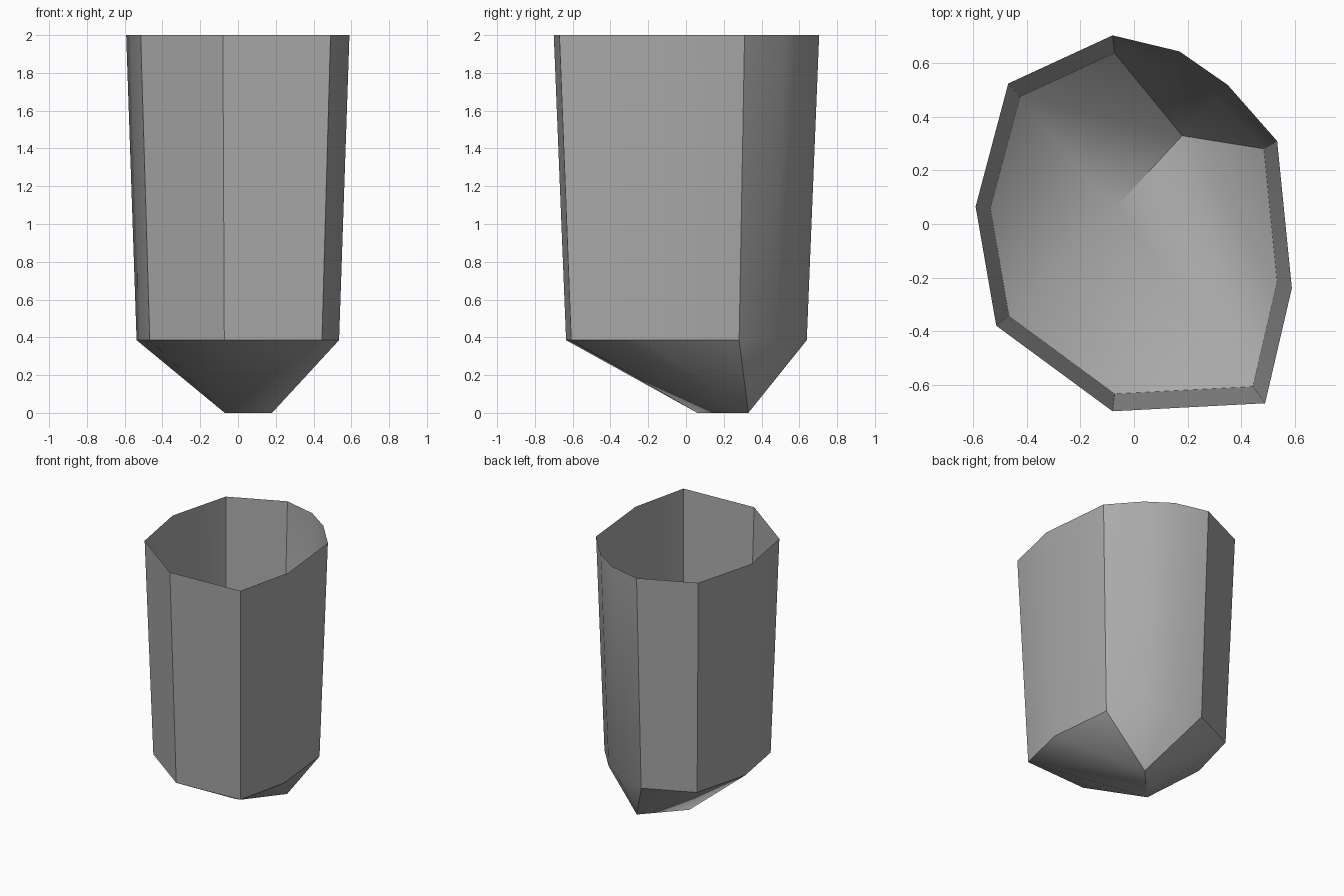
import bpy
import bmesh
import math

cube = bpy.data.objects.get("Cube")
if cube:
    bpy.data.objects.remove(cube, do_unlink=True)

# One plain grey for the whole shell
grey = bpy.data.materials.new("stone grey")
grey.use_nodes = True
colour = (0.4, 0.4, 0.4, 1)
grey.diffuse_color = colour
grey.node_tree.nodes["Principled BSDF"].inputs["Base Color"].default_value = colour

# Uneven ten-sided outline of the open rim, clockwise from the back
OUTLINE = [(-0.08, 0.705), (0.17, 0.645), (0.35, 0.52), (0.535, 0.31),
           (0.59, -0.24), (0.49, -0.67), (-0.08, -0.70), (-0.515, -0.38),
           (-0.592, 0.065), (-0.47, 0.525)]
TOP, SHOULDER, TAPER = 2.0, 0.385, 0.907
KEEL = [(-0.07, 0.06, 0), (0.18, 0.33, 0)]

bm = bmesh.new()


def ring(scale, z):
    return [bm.verts.new((x * scale, y * scale, z)) for x, y in OUTLINE]


# Tapered walls
rim, shoulder = ring(1, TOP), ring(TAPER, SHOULDER)
count = len(OUTLINE)
for i in range(count):
    j = (i + 1) % count
    bm.faces.new((rim[i], rim[j], shoulder[j], shoulder[i]))

# Pointed base: two fans meeting in a short keel edge
front_keel, back_keel = [bm.verts.new(p) for p in KEEL]
FRONT_TURN, BACK_TURN = 5, 9
for i in range(count):
    tip = front_keel if FRONT_TURN <= i < BACK_TURN else back_keel
    bm.faces.new((shoulder[i], shoulder[(i + 1) % count], tip))
bm.faces.new((shoulder[FRONT_TURN], front_keel, back_keel))
bm.faces.new((shoulder[BACK_TURN], back_keel, front_keel))
bmesh.ops.recalc_face_normals(bm, faces=bm.faces)

mesh = bpy.data.meshes.new("open_shell")
bm.to_mesh(mesh)
bm.free()
mesh.materials.append(grey)
shell = bpy.data.objects.new("open_shell", mesh)
bpy.context.collection.objects.link(shell)

# Smooth gentle bends, keep the hard corners
bpy.ops.object.select_all(action="DESELECT")
shell.select_set(True)
bpy.context.view_layer.objects.active = shell
bpy.ops.object.shade_smooth_by_angle(angle=math.radians(30))
